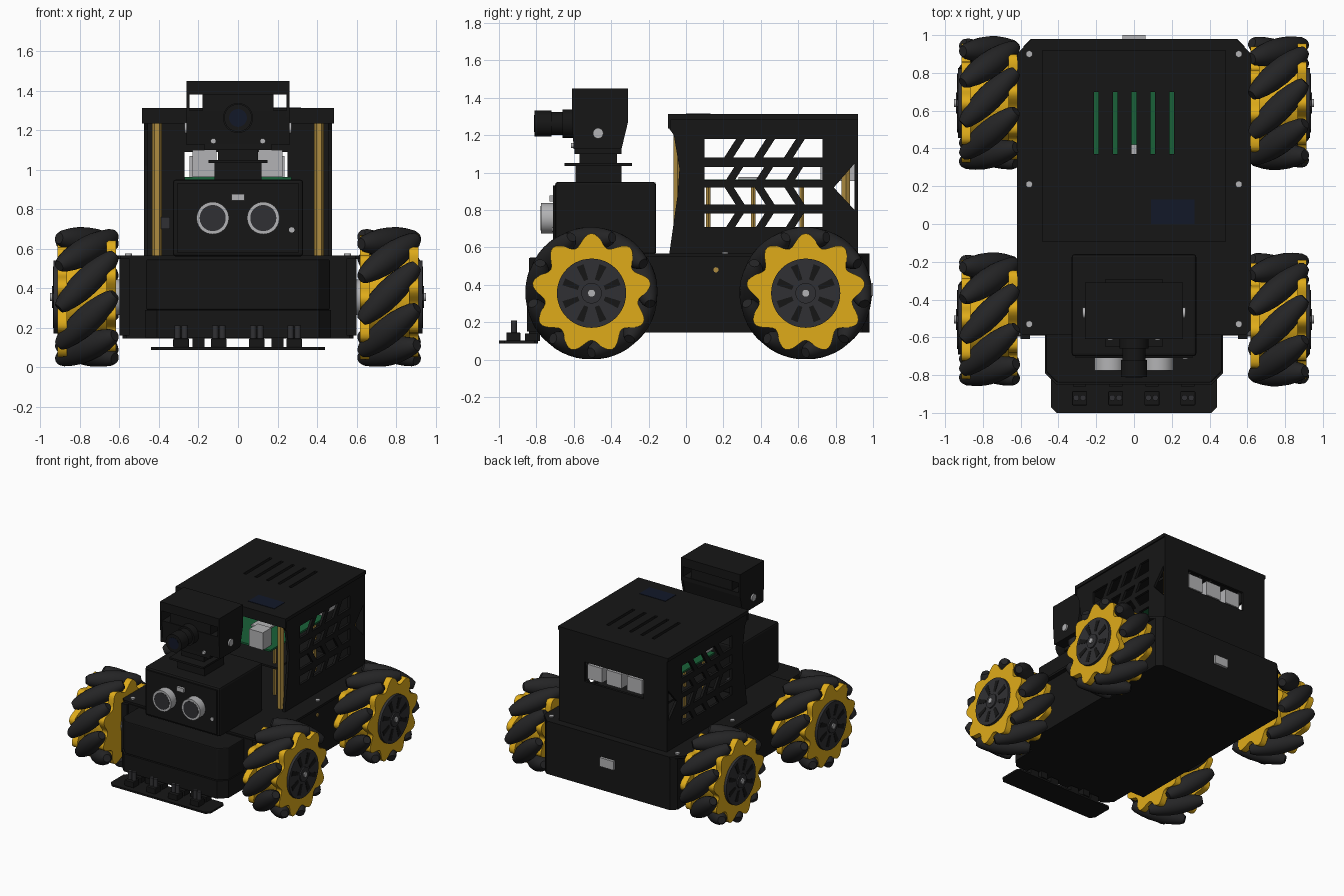
import bpy, bmesh, math
from mathutils import Vector, Matrix

if "Cube" in bpy.data.objects:
    bpy.data.objects.remove(bpy.data.objects["Cube"])


def material(name, r, g, b):
    m = bpy.data.materials.new(name)
    m.diffuse_color = (r, g, b, 1)
    m.use_nodes = True
    m.node_tree.nodes["Principled BSDF"].inputs["Base Color"].default_value = m.diffuse_color
    return m


BLACK = material("black_metal", .008, .008, .008)
RUBBER = material("rubber", .018, .018, .019)
DARK = material("dark_grey", .03, .03, .033)
YELLOW = material("yellow", .74, .41, .01)
BRASS = material("brass", .42, .26, .05)
GREEN = material("circuit_green", .01, .12, .04)
METAL = material("light_metal", .45, .45, .46)
NAVY = material("screen_navy", .006, .009, .022)


def finish(name, bm, mat, smooth=False, bevel=0):
    bmesh.ops.recalc_face_normals(bm, faces=bm.faces)
    me = bpy.data.meshes.new(name)
    bm.to_mesh(me)
    bm.free()
    ob = bpy.data.objects.new(name, me)
    bpy.context.collection.objects.link(ob)
    me.materials.append(mat)
    if bevel:
        mod = ob.modifiers.new("bevel", 'BEVEL')
        mod.width, mod.segments = bevel, 2
    if smooth:
        bpy.ops.object.select_all(action='DESELECT')
        ob.select_set(True)
        bpy.context.view_layer.objects.active = ob
        bpy.ops.object.shade_smooth_by_angle(angle=math.radians(35))
    return ob


def prism(name, pts, axis, a, b, mat=BLACK, bevel=0, smooth=False):
    """Extrude a 2D profile along an axis from a to b."""
    put = {'x': lambda p, t: (t, p[0], p[1]), 'y': lambda p, t: (p[0], t, p[1]),
           'z': lambda p, t: (p[0], p[1], t)}[axis]
    bm = bmesh.new()
    lo = [bm.verts.new(put(p, a)) for p in pts]
    hi = [bm.verts.new(put(p, b)) for p in pts]
    bm.faces.new(lo)
    bm.faces.new(hi)
    for i in range(len(pts)):
        j = (i + 1) % len(pts)
        bm.faces.new((lo[i], lo[j], hi[j], hi[i]))
    return finish(name, bm, mat, smooth, bevel)


def box(name, x0, x1, y0, y1, z0, z1, mat=BLACK, bevel=0):
    return prism(name, [(x0, y0), (x1, y0), (x1, y1), (x0, y1)], 'z', z0, z1, mat, bevel)


def cyl(name, axis, u, v, r, a, b, mat=BLACK, n=32):
    pts = [(u + r * math.cos(2 * math.pi * i / n), v + r * math.sin(2 * math.pi * i / n)) for i in range(n)]
    return prism(name, pts, axis, a, b, mat, smooth=True)


def cut(target, cutter):
    cutter.hide_render = True
    cutter.display_type = 'WIRE'
    mod = target.modifiers.new("cut", 'BOOLEAN')
    mod.operation, mod.solver, mod.object = 'DIFFERENCE', 'EXACT', cutter


# Chassis hull, top plate and chamfered nose
def outline(w, y0, y1, cf, cb):
    return [(-w + cf, y0), (w - cf, y0), (w, y0 + cf), (w, y1 - cb), (w - cb, y1), (-w + cb, y1), (-w, y1 - cb), (-w, y0 + cf)]


prism("chassis_hull", outline(.585, -.59, .98, .02, .04), 'z', .145, .55)
prism("top_plate", outline(.62, -.585, .98, .025, .08), 'z', .548, .566)
prism("nose_lower", outline(.47, -.85, -.55, .06, .01), 'z', .15, .29)
prism("nose_upper", outline(.465, -.84, -.55, .06, .01), 'z', .29, .545, bevel=.008)
box("rear_port", -.06, .06, .97, 1.0, .34, .41, METAL)
for sx in (-1, 1):
    for y in (.9, .21, -.53):
        cyl("plate_screw", 'z', sx * .555, y, .018, .56, .575, METAL, 16)
    cyl("side_stud", 'x', .16, .48, .014, sx * .58, sx * .592, BRASS, 16)
    box("front_side_tab", *sorted((sx * .55, sx * .6)), -.61, -.58, .16, .55)

# Line sensor board with four sensors
prism("sensor_board", outline(.44, -1.0, -.79, .03, .02), 'z', .087, .101)
for x in (-.288, -.097, .095, .285):
    box("sensor_base", x - .04, x + .04, -.96, -.885, .1, .145, BLACK, .005)
    for dx in (-.018, .018):
        cyl("sensor_post", 'z', x + dx, -.92, .016, .14, .21, DARK, 16)
    box("sensor_plug", x - .035, x + .035, -.86, -.79, .1, .14)
for x in (-.2, .2):
    box("board_bracket", x - .03, x + .03, -.84, -.78, .1, .17)

# Front sensor housing with twin ultrasonic eyes
box("sensor_housing", -.33, .33, -.70, -.16, .56, .95, BLACK, .015)
box("housing_face", -.31, .31, -.71, -.69, .58, .93)
for x in (-.128, .128):
    cyl("eye_barrel", 'y', x, .755, .082, -.775, -.70, METAL, 40)
    cyl("eye_mesh", 'y', x, .755, .066, -.777, -.76, DARK, 40)
box("crystal", -.032, .032, -.73, -.70, .845, .878, METAL)
cyl("housing_screw", 'y', .272, .695, .014, -.716, -.70, METAL, 16)

# Pan servo neck
box("pan_servo", -.12, .12, -.59, -.345, .94, 1.04)
box("pan_plate", -.15, .15, -.65, -.29, 1.035, 1.05)
box("tilt_servo", -.10, .10, -.57, -.37, 1.05, 1.10)
box("neck_flange", -.17, .17, -.595, -.345, 1.10, 1.135)

# Camera head: bracket shell, camera body and lens
side = [(-.61, 1.45), (-.31, 1.45), (-.31, 1.27), (-.345, 1.125), (-.60, 1.125), (-.61, 1.27)]
for sx in (-1, 1):
    prism("head_side", side, 'x', sx * .245, sx * .26)
    cyl("tilt_pivot", 'x', -.47, 1.21, .028, sx * .25, sx * .272, METAL, 24)
    cyl("head_screw", 'y', sx * .125, 1.145, .014, -.615, -.60, METAL, 16)
box("head_top", -.26, .26, -.61, -.31, 1.38, 1.45)
prism("head_lower", [(-.605, 1.3), (-.315, 1.3), (-.315, 1.27), (-.348, 1.127), (-.597, 1.127)], 'x', -.25, .25)
box("camera_body", -.18, .18, -.60, -.32, 1.25, 1.39)
cyl("lens_mount", 'y', 0, 1.262, .076, -.66, -.60)
cyl("lens_barrel", 'y', 0, 1.262, .062, -.73, -.65)
cyl("lens_ring", 'y', 0, 1.262, .07, -.81, -.72)
cyl("lens_glass", 'y', 0, 1.262, .045, -.812, -.80, NAVY)

# Electronics cage: side panels with slanted lattice
front_edge = [(.10, 1.31), (-.095, 1.31), (-.09, 1.235), (-.065, 1.2), (-.035, 1.02), (-.045, .88), (-.09, .56), (.10, .56)]
rear_edge = [(.73, .56), (.92, .56), (.92, .78), (.79, .92), (.92, 1.07), (.92, 1.31), (.73, 1.31)]
rows = [(.70, .785, 1), (.825, .925, -1), (.955, 1.035, 1), (1.075, 1.185, 1)]
for sx in (-1, 1):
    a, b = sx * .455, sx * .475
    prism("cage_side_front", front_edge, 'x', a, b)
    prism("cage_side_rear", rear_edge, 'x', a, b)
    for z0, z1 in ((.56, .71), (.78, .83), (.92, .96), (1.03, 1.08), (1.18, 1.31)):
        box("cage_rail", *sorted((a, b)), .09, .74, z0, z1)
    for z0, z1, lean in rows:
        s = lean * (z1 - z0) * .32
        for y in (.26, .42, .58):
            prism("lattice_slat", [(y - s - .024, z0), (y - s + .024, z0), (y + s + .024, z1), (y + s - .024, z1)],
                  'x', a, b)
    for y in (-.045, .855):
        cyl("brass_standoff", 'z', sx * .41, y, .026, .56, 1.29, BRASS, 6)

# Cage roof with vent slots, front lip, screen and back panel
roof = box("cage_roof", -.485, .485, -.095, .92, 1.285, 1.312)
for i in range(5):
    x = -.2 + i * .1
    cut(roof, box("vent_cutter", x - .012, x + .012, .37, .70, 1.2, 1.4))
box("roof_lip", -.485, .485, -.095, -.08, 1.235, 1.29)
box("roof_screen", .09, .32, 0, .13, 1.31, 1.315, NAVY)
back = box("cage_back", -.475, .475, .90, .92, .56, 1.29)
cut(back, box("port_cutter", -.27, .25, .8, 1.0, .935, 1.09))

# Circuit boards, ports and standoffs inside the cage
box("main_board", -.27, .27, .02, .72, .948, .962, GREEN)
box("lower_board", -.30, .30, .06, .72, .80, .815, BLACK)
for x in (-.17, .165):
    box("usb_block", x - .06, x + .06, -.01, .10, .962, 1.10, METAL)
for x in (-.18, 0, .17):
    box("rear_connector", x - .065, x + .065, .72, .905, .955, 1.07, METAL)
box("processor", -.08, .06, .28, .42, .962, .975, METAL)
box("light_module", -.39, -.345, -.06, 0, .70, .76, DARK)
for x in (-.24, .24):
    for y in (.12, .36, .62):
        cyl("board_standoff", 'z', x, y, .014, .56, .95, BRASS, 6)

# Omnidirectional wheel parts, modelled once around the x axis
HALF = .2
PITCH = math.radians(45)


def star(name, phase, a, b):
    pts = []
    for i in range(108):
        t = 2 * math.pi * i / 108
        r = .286 + .034 * math.cos(9 * (t - math.radians(phase)))
        pts.append((r * math.cos(t), r * math.sin(t)))
    return prism(name, pts, 'x', a, b, YELLOW, smooth=True)


def rollers():
    bm = bmesh.new()
    prof = [(-1, .028), (-.88, .042), (-.6, .057), (-.3, .067), (0, .07), (.3, .067), (.6, .057), (.88, .042), (1, .028)]
    for k in range(9):
        a = math.radians(136 + 40 * k)
        out = Vector((0, math.cos(a), math.sin(a)))
        tan = Vector((0, -math.sin(a), math.cos(a)))
        d = Vector((1, 0, 0)) * math.cos(PITCH) - tan * math.sin(PITCH)
        e = d.cross(out)
        rings = []
        for t, r in prof:
            c = out * .285 + d * (t * HALF)
            rings.append([bm.verts.new(c + (out * math.cos(q * math.pi / 10) + e * math.sin(q * math.pi / 10)) * r)
                          for q in range(20)])
        for p, n in zip(rings, rings[1:]):
            for q in range(20):
                bm.faces.new((p[q], p[(q + 1) % 20], n[(q + 1) % 20], n[q]))
        bm.faces.new(rings[0])
        bm.faces.new(rings[-1])
    return finish("wheel_rollers", bm, RUBBER, True)


parts = [star("wheel_outer_star", 90, .10, .148), star("wheel_inner_star", 142, -.148, -.10), rollers(),
         cyl("wheel_drum", 'x', 0, 0, .215, -.11, .11, YELLOW, 36),
         cyl("hub_disc", 'x', 0, 0, .185, .14, .168, DARK, 48),
         cyl("hub_boss", 'x', 0, 0, .055, .16, .178, DARK, 24),
         cyl("axle", 'x', 0, 0, .021, -.2, .187, METAL, 24),
         cyl("motor_collar", 'x', 0, 0, .09, -.185, -.14, METAL, 24)]
for i in range(8):
    t = (i + .5) * math.pi / 4
    slot = prism("hub_slot", [(.075, -.012), (.16, -.02), (.16, .02), (.075, .012)], 'x', .165, .171, BLACK)
    slot.data.transform(Matrix.Rotation(t, 4, 'X'))
    parts.append(slot)

# Place the four wheels, sharing meshes; the left pair is turned around
for sx in (-1, 1):
    for y in (-.505, .64):
        place = Matrix.Translation((sx * .765, y, .355)) @ Matrix.Rotation(0 if sx > 0 else math.pi, 4, 'Z')
        last = sx == 1 and y > 0
        for p in parts:
            ob = p if last else p.copy()
            if not last:
                bpy.context.collection.objects.link(ob)
            ob.matrix_world = place
